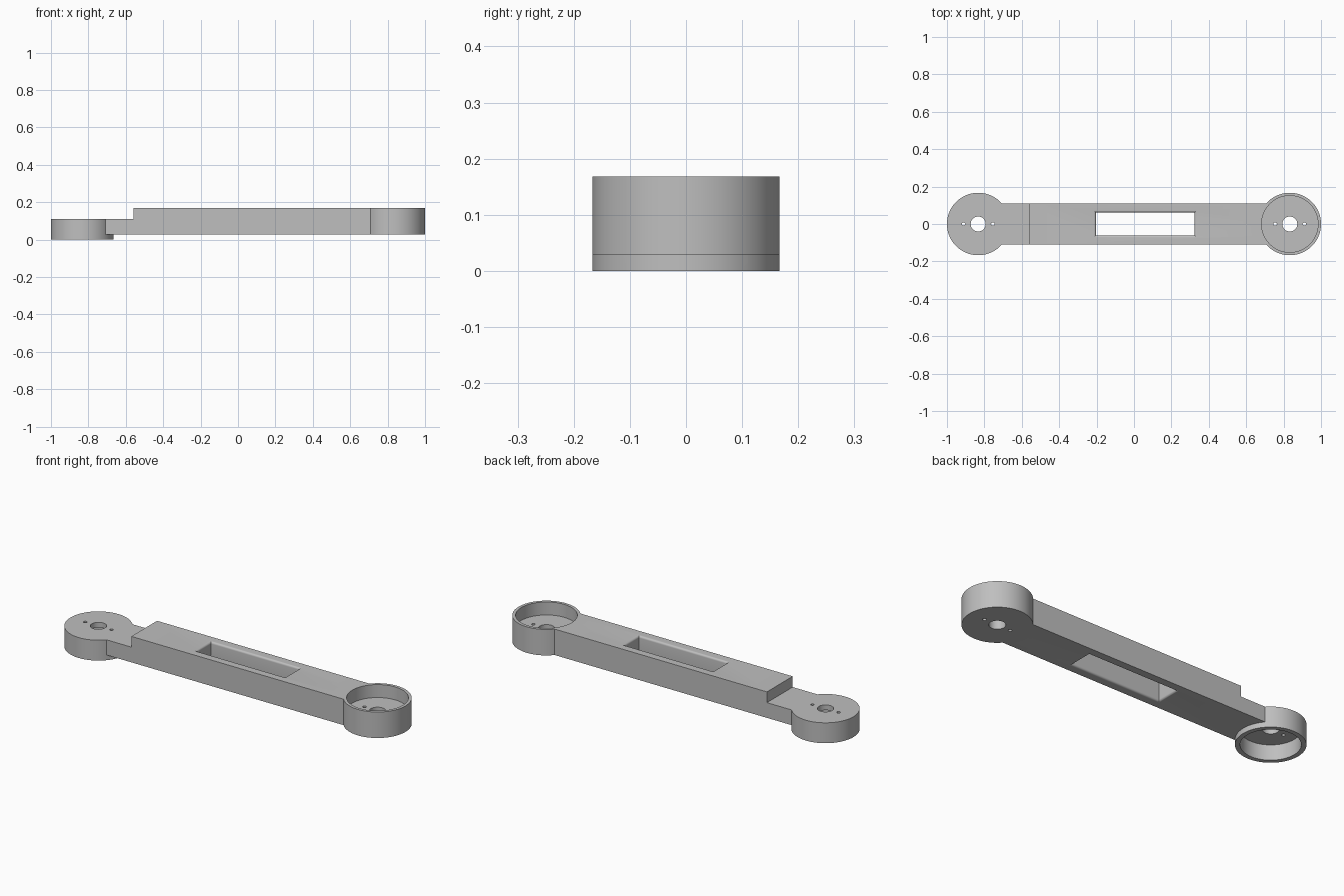
import bpy, bmesh, math

if "Cube" in bpy.data.objects:
    bpy.data.objects.remove(bpy.data.objects["Cube"], do_unlink=True)

R = 0.167                    # outer radius of both end hubs
HUB_X = 1 - R                # hub centre distance from the middle
BASE, STEP, TOP = 0.028, 0.11, 0.168
HALF_W = 0.11                # half width of the beam

grey = bpy.data.materials.new("plain grey")
grey.use_nodes = True
colour = (0.52, 0.52, 0.52, 1)
grey.diffuse_color = colour
grey.node_tree.nodes["Principled BSDF"].inputs["Base Color"].default_value = colour


def loft(name, rings):
    """Closed solid through matching rings of points, capped at both ends."""
    bm = bmesh.new()
    loops = [[bm.verts.new(p) for p in ring] for ring in rings]
    n = len(loops[0])
    for a, b in zip(loops, loops[1:]):
        for i in range(n):
            j = (i + 1) % n
            bm.faces.new((a[i], a[j], b[j], b[i]))
    bm.faces.new(loops[0])
    bm.faces.new(loops[-1])
    bmesh.ops.recalc_face_normals(bm, faces=bm.faces)
    mesh = bpy.data.meshes.new(name)
    bm.to_mesh(mesh)
    bm.free()
    mesh.materials.append(grey)
    obj = bpy.data.objects.new(name, mesh)
    bpy.context.collection.objects.link(obj)
    return obj


def cylinder(name, x, r, z0, z1, sides=96):
    turn = [2 * math.pi * i / sides for i in range(sides)]
    return loft(name, [[(x + r * math.cos(a), r * math.sin(a), z) for a in turn]
                       for z in (z0, z1)])


def rectangle(x0, x1, y, z):
    return [(x0, -y, z), (x1, -y, z), (x1, y, z), (x0, y, z)]


# Stepped beam, extruded sideways from its side profile
profile = [(-HUB_X, BASE), (HUB_X, BASE), (HUB_X, TOP),
           (-0.56, TOP), (-0.56, STEP), (-HUB_X, STEP)]
arm = loft("link_arm", [[(x, y, z) for x, z in profile] for y in (-HALF_W, HALF_W)])

# Hubs at both ends
hubs = [cylinder("low_hub", -HUB_X, R, 0, STEP),
        cylinder("high_hub", HUB_X, R, BASE, TOP)]

# Round recesses: one open below, one open above
cutters = [cylinder("low_recess", -HUB_X, 0.143, -0.1, 0.082),
           cylinder("high_recess", HUB_X, 0.151, 0.098, 0.3)]

# Shaft hole and two screw holes in each hub
for cx in (-HUB_X, HUB_X):
    cutters.append(cylinder("shaft_hole", cx, 0.04, -0.1, 0.3, 48))
    for dx in (-0.078, 0.078):
        cutters.append(cylinder("screw_hole", cx + dx, 0.009, -0.1, 0.3, 20))

# Slot through the beam, with rounded rims above and below
F = 0.011
steps = [math.pi / 2 * i / 6 for i in range(7)]
rim = [(F * (1 - math.sin(a)), F * (1 - math.cos(a))) for a in steps]
levels = [(f, BASE + h) for f, h in rim]
levels += [(f, TOP - h) for f, h in reversed(rim)]
levels = [(F, -0.1)] + levels + [(F, 0.3)]
cutters.append(loft("slot", [rectangle(-0.204 - f, 0.324 + f, 0.062 + f, z)
                             for f, z in levels]))

# Join the hubs, cut the openings, then bake the result
for operation, tools in (("UNION", hubs), ("DIFFERENCE", cutters)):
    for tool in tools:
        tool.hide_render = True
        mod = arm.modifiers.new(tool.name, "BOOLEAN")
        mod.operation = operation
        mod.solver = "EXACT"
        mod.object = tool

bpy.ops.object.select_all(action="DESELECT")
arm.select_set(True)
bpy.context.view_layer.objects.active = arm
bpy.ops.object.convert(target="MESH")
for tool in hubs + cutters:
    bpy.data.objects.remove(tool, do_unlink=True)
bpy.ops.object.shade_smooth_by_angle(angle=math.radians(30))
